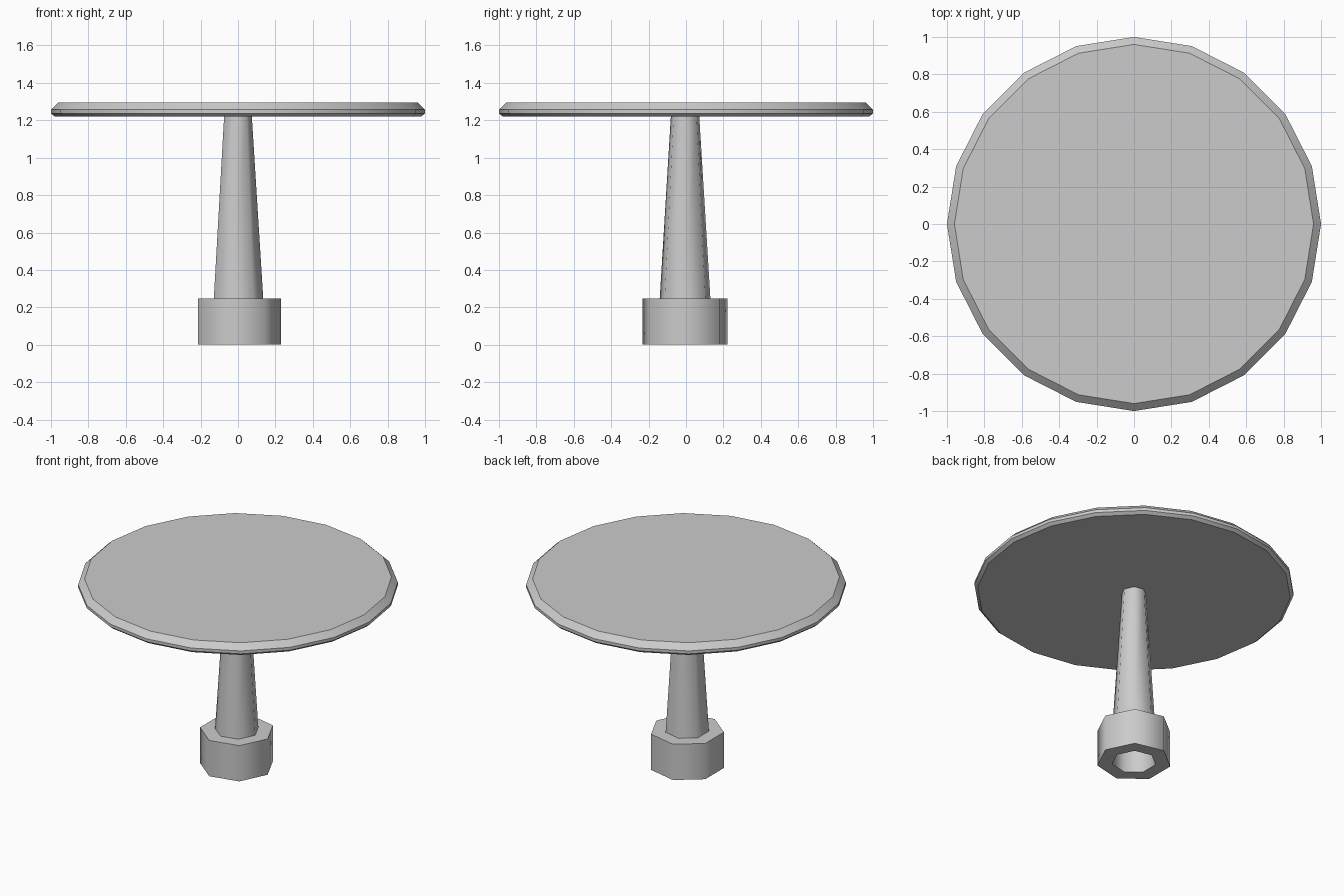
import bpy, bmesh
from math import cos, sin, tau, radians

if "Cube" in bpy.data.objects:
    bpy.data.objects.remove(bpy.data.objects["Cube"])


def lathe(name, profile, sides, centre=(0, 0), caps=False, closed=False, smooth=60):
    """Sweep (radius, z) points around a vertical axis."""
    bm = bmesh.new()
    rings = [[bm.verts.new((centre[0] + r * cos(tau * i / sides),
                            centre[1] + r * sin(tau * i / sides), z))
              for i in range(sides)] for r, z in profile]
    pairs = list(zip(rings, rings[1:]))
    if closed:
        pairs.append((rings[-1], rings[0]))
    for a, b in pairs:
        for i in range(sides):
            j = (i + 1) % sides
            bm.faces.new((a[i], a[j], b[j], b[i]))
    if caps:
        bm.faces.new(rings[0][::-1])
        bm.faces.new(rings[-1])
    if caps or closed:
        bmesh.ops.recalc_face_normals(bm, faces=bm.faces[:])
    mesh = bpy.data.meshes.new(name)
    bm.to_mesh(mesh)
    bm.free()
    ob = bpy.data.objects.new(name, mesh)
    bpy.context.collection.objects.link(ob)
    bpy.ops.object.select_all(action='DESELECT')
    ob.select_set(True)
    bpy.context.view_layer.objects.active = ob
    bpy.ops.object.shade_smooth_by_angle(angle=radians(smooth))
    return ob


leg_centre = (-0.004, -0.005)

# Round top with chamfered rim
lathe("table_top", [(0.98, 1.22), (1.0, 1.237), (1.0, 1.257), (0.96, 1.295)],
      20, caps=True, smooth=30)

# Tapered hollow column
lathe("column", [(0.139, 0.247), (0.078, 1.22)], 7, leg_centre)

# Seven-sided foot collar, open in the middle
lathe("foot", [(0.139, 0), (0.234, 0), (0.234, 0.247), (0.139, 0.247)],
      7, leg_centre, closed=True)
